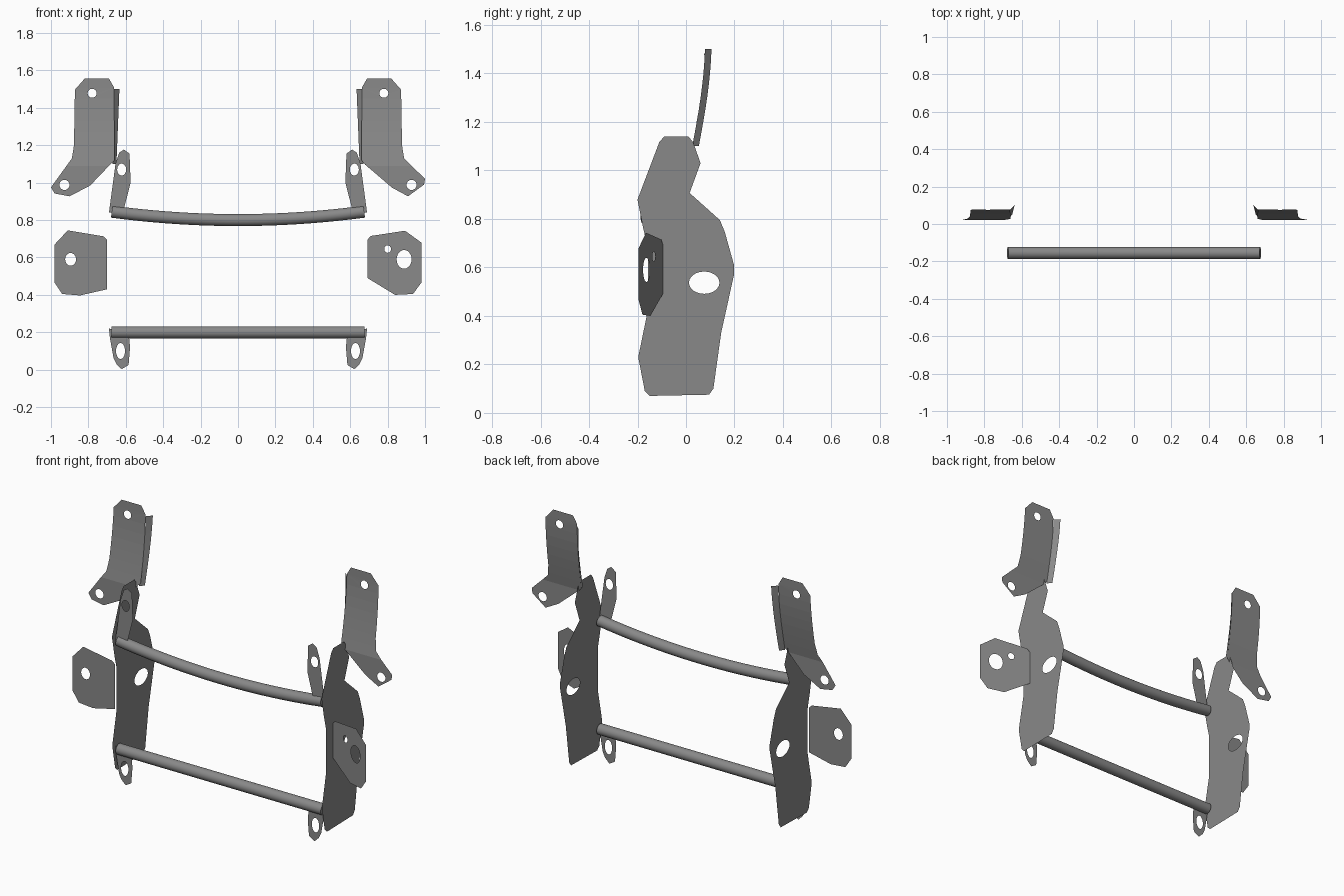
import bpy, bmesh, math
from mathutils import Vector

cube = bpy.data.objects.get("Cube")
if cube:
    bpy.data.objects.remove(cube, do_unlink=True)

steel = bpy.data.materials.new("grey_steel")
steel.use_nodes = True
steel.diffuse_color = (0.25, 0.25, 0.25, 1)
steel.node_tree.nodes["Principled BSDF"].inputs["Base Color"].default_value = steel.diffuse_color


def finish(name, bm, smooth=False):
    mesh = bpy.data.meshes.new(name)
    bm.to_mesh(mesh)
    bm.free()
    mesh.materials.append(steel)
    obj = bpy.data.objects.new(name, mesh)
    bpy.context.collection.objects.link(obj)
    if smooth:
        bpy.ops.object.select_all(action='DESELECT')
        obj.select_set(True)
        bpy.context.view_layer.objects.active = obj
        bpy.ops.object.shade_smooth_by_angle(angle=math.radians(40))
    return obj


def sheet(name, outline, holes, place, cuts=()):
    """Thin sheet from a flat outline with elliptical holes; place() maps it into space."""
    bm = bmesh.new()
    loops = [outline]
    for u, v, ru, rv in holes:
        angles = [math.tau * i / 24 for i in range(24)]
        loops.append([(u + ru * math.cos(a), v + rv * math.sin(a)) for a in angles])
    for loop in loops:
        vs = [bm.verts.new((u, v, 0)) for u, v in loop]
        for a, b in zip(vs, vs[1:] + vs[:1]):
            bm.edges.new((a, b))
    bmesh.ops.triangle_fill(bm, edges=bm.edges[:], use_beauty=True, normal=(0, 0, 1))
    for v in cuts:
        bmesh.ops.bisect_plane(bm, geom=bm.verts[:] + bm.edges[:] + bm.faces[:],
                               plane_co=(0, v, 0), plane_no=(0, 1, 0))
    for vert in bm.verts:
        vert.co = Vector(place(vert.co.x, vert.co.y))
    return finish(name, bm)


def bar(name, z_mid, rise, steps):
    """Round bar across the frame, its ends raised by rise."""
    bm = bmesh.new()
    rings, sides, r = [], 24, 0.032
    for i in range(steps + 1):
        t = 2 * i / steps - 1
        slope = math.atan(2 * rise * t / 0.675)
        ring = []
        for k in range(sides):
            a = math.tau * k / sides
            h = r * math.sin(a)
            ring.append(bm.verts.new((0.675 * t - h * math.sin(slope), -0.155 + r * math.cos(a),
                                      z_mid + rise * t * t + h * math.cos(slope))))
        rings.append(ring)
    for a, b in zip(rings, rings[1:]):
        for k in range(sides):
            j = (k + 1) % sides
            bm.faces.new((a[k], a[j], b[j], b[k]))
    bm.faces.new(rings[0])
    bm.faces.new(rings[-1])
    bmesh.ops.recalc_face_normals(bm, faces=bm.faces[:])
    return finish(name, bm, smooth=True)


def lean(z):
    """Depth of the upper brackets, curving back with height."""
    t = min(max((z - 1.09) / 0.46, 0), 1)
    return 0.022 + 0.055 * math.sin(t * math.pi / 2)


# Outlines: side plates use (y, z), the rest use (distance from centre, z)
side_outline = [(-.09, 1.14), (.01, 1.14), (.03, 1.115), (.06, 1.03), (.015, .907), (.14, .795),
                (.16, .746), (.198, .61), (.198, .57), (.145, .33), (.113, .1), (.095, .075),
                (-.15, .07), (-.17, .09), (-.197, .23), (-.157, .425), (-.157, .68),
                (-.177, .763), (-.2, .88), (-.11, 1.117)]
upper_tab = [(.69, .84), (.655, 1.1), (.635, 1.16), (.61, 1.177), (.58, 1.155),
             (.574, 1.0), (.61, .86), (.64, .84)]
lower_tab = [(.69, .22), (.685, .17), (.665, .06), (.65, .03), (.622, .003), (.585, .025),
             (.577, .12), (.585, .2)]
wing_top = [(.66, 1.12), (.663, 1.51), (.69, 1.556), (.82, 1.556), (.872, 1.497),
            (.877, 1.2), (.888, 1.13)]
wing_tip = {1: [(1.0, 1.02), (.995, .99), (.909, .927), (.824, .973), (.68, 1.096)],
            -1: [(1.0, .975), (.98, .942), (.9, .927), (.79, .985), (.685, 1.095)]}
mid_outline = {1: [(.692, .695), (.71, .715), (.893, .743), (.98, .68), (.98, .465),
                   (.936, .405), (.84, .4), (.692, .49)],
               -1: [(.70, .695), (.72, .713), (.91, .745), (.98, .67), (.98, .465),
                    (.94, .405), (.845, .397), (.70, .43)]}
mid_holes = {1: [(.888, .59, .04, .05), (.8, .645, .018, .02)], -1: [(.895, .59, .029, .034)]}

for side, label in ((1, "left"), (-1, "right")):
    # Tall side plate
    sheet(f"{label}_side_plate", side_outline, [(.075, .537, .063, .046)],
          lambda u, v: (side * .69, u, v))
    # Bolt tabs above and below the bars
    sheet(f"{label}_upper_tab", upper_tab, [(.622, 1.07, .024, .032)],
          lambda u, v: (side * u, -.168, v))
    sheet(f"{label}_lower_tab", lower_tab, [(.628, .1, .024, .043)],
          lambda u, v: (side * u, -.168, v))
    # Outer middle bracket, swept forward on the left only
    sweep = .345 if side > 0 else 0
    root = -.095 if side > 0 else -.155
    sheet(f"{label}_middle_bracket", mid_outline[side], mid_holes[side],
          lambda u, v: (side * u, root - sweep * (u - .69), v))
    # Curved upper bracket
    sheet(f"{label}_upper_bracket", wing_top + wing_tip[side],
          [(.78, 1.478, .024, .024), (.928, .988, .027, .027)],
          lambda u, v: (side * u, lean(v), v),
          cuts=[1.09 + .06 * i for i in range(8)])
    # Stiffening flange behind the upper bracket
    sheet(f"{label}_upper_flange", [(0, 1.1), (1, 1.1), (1, 1.5), (0, 1.5)], [],
          lambda u, v: (side * (.67 - .02 * u - .02 * (v - 1.1) * (1 + u)),
                        lean(v) + .002 + .027 * u, v),
          cuts=[1.15 + .05 * i for i in range(7)])

# Cross bars
bar("upper_cross_bar", .8, .045, 24)
bar("lower_cross_bar", .2, 0, 1)
